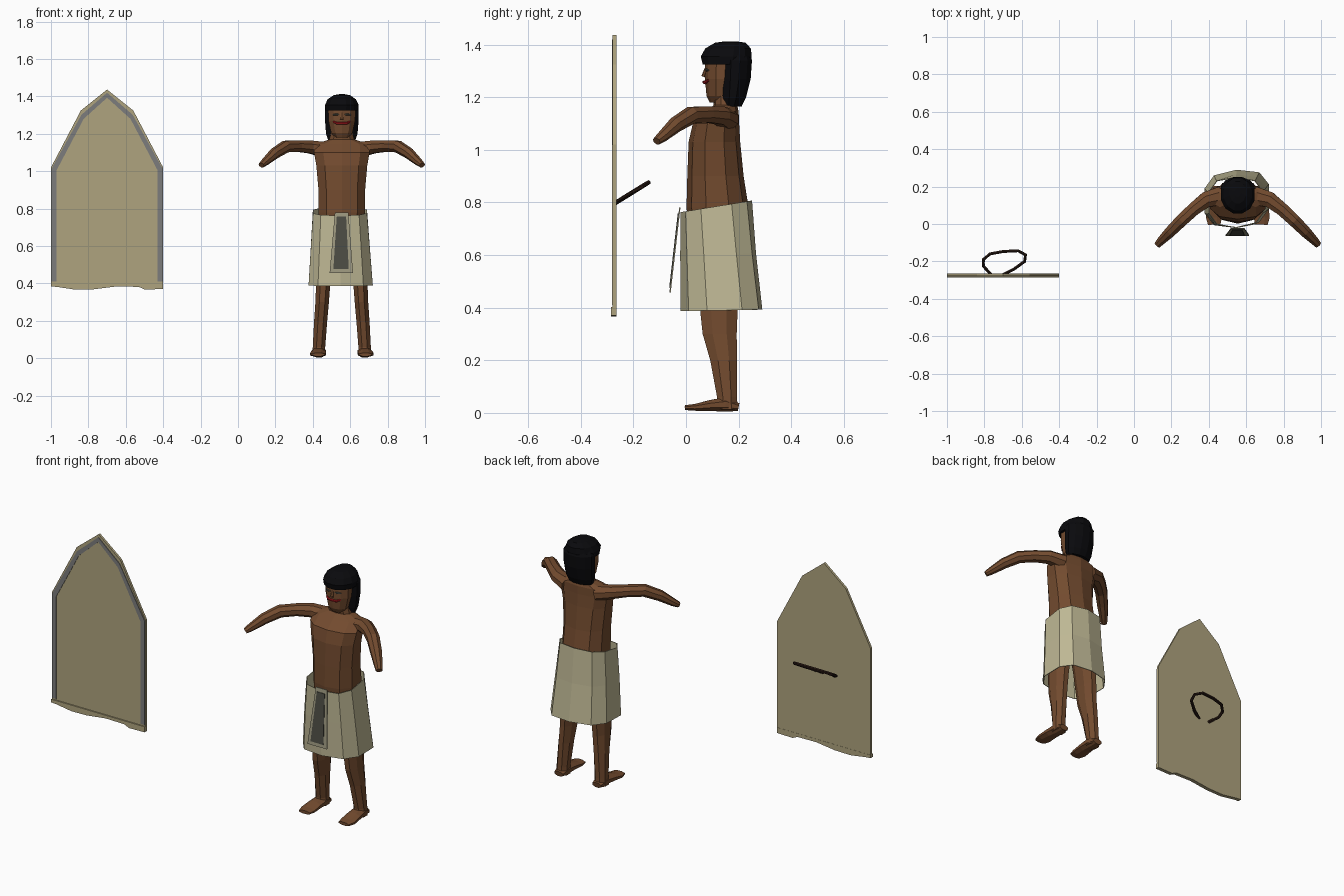
import bpy, bmesh, math
from mathutils import Vector as V

CX = 0.555  # centre line of the standing figure


def mat(name, r, g, b):
    m = bpy.data.materials.new(name)
    m.diffuse_color = (r, g, b, 1)
    return m


SKIN = mat("skin", .17, .07, .028)
HAIR = mat("hair", .003, .003, .004)
LINEN = mat("linen", .52, .48, .30)
APRON = mat("apron_linen", .33, .31, .21)
DARK = mat("dark_cloth", .07, .07, .055)
HIDE = mat("hide", .43, .37, .21)
TRIM = mat("trim", .20, .20, .20)
GRIP = mat("leather", .02, .009, .006)
RED = mat("red", .35, .008, .012)


def finish(name, bm, m, x=0, mirror=False):
    bmesh.ops.recalc_face_normals(bm, faces=bm.faces)
    me = bpy.data.meshes.new(name)
    bm.to_mesh(me)
    bm.free()
    me.materials.append(m)
    ob = bpy.data.objects.new(name, me)
    ob.location.x = x
    bpy.context.collection.objects.link(ob)
    if mirror:
        md = ob.modifiers.new("mirror", 'MIRROR')
        md.use_mirror_merge = False
    return ob


def loft(name, rings, n, m, e=1.0, caps=True, **kw):
    """Skin rings given as (centre, u axis, v axis); e < 1 makes them boxier."""
    bm = bmesh.new()
    f = lambda c: math.copysign(abs(c) ** e, c)
    loops = []
    for c, u, v in rings:
        angs = [2 * math.pi * (i + .5) / n for i in range(n)]
        loops.append([bm.verts.new(V(c) + V(u) * f(math.cos(a)) + V(v) * f(math.sin(a)))
                      for a in angs])
    for a, b in zip(loops, loops[1:]):
        for i in range(n):
            j = (i + 1) % n
            bm.faces.new((a[i], a[j], b[j], b[i]))
    if caps:
        bm.faces.new(loops[0])
        bm.faces.new(loops[-1])
    return finish(name, bm, m, **kw)


def stack(name, rows, n, m, **kw):
    """Horizontal rings: (x, y, z, half width, half depth)."""
    return loft(name, [((x, y, z), (a, 0, 0), (0, b, 0)) for x, y, z, a, b in rows], n, m, **kw)


def tube(name, pts, n, m, **kw):
    """Rings across a path: (x, y, z, side radius, vertical radius)."""
    rings = []
    for i, p in enumerate(pts):
        t = V(pts[min(i + 1, len(pts) - 1)][:3]) - V(pts[max(i - 1, 0)][:3])
        t.normalize()
        u = t.cross(V((0, 0, 1))).normalized()
        rings.append((p[:3], u * p[3], u.cross(t) * p[4]))
    return loft(name, rings, n, m, **kw)


def plate(name, pts, y0, y1, m, lean=0, z_top=0, x=0):
    """Prism of an x-z outline between two depths, leaning forward below z_top."""
    bm = bmesh.new()
    a, b = [[bm.verts.new((px, y + lean * (pz - z_top), pz)) for px, pz in pts] for y in (y0, y1)]
    bm.faces.new(a)
    bm.faces.new(b)
    for i in range(len(pts)):
        j = (i + 1) % len(pts)
        bm.faces.new((a[i], a[j], b[j], b[i]))
    return finish(name, bm, m, x)


# torso and neck
stack("torso", [(0, .12, .66, .125, .105), (0, .12, .78, .13, .118), (0, .112, .90, .13, .107),
                (0, .108, 1.03, .142, .098), (0, .114, 1.10, .155, .088),
                (0, .14, 1.145, .15, .06), (0, .15, 1.17, .07, .045), (0, .15, 1.24, .05, .05)],
      10, SKIN, e=.85, x=CX)

# arms
tube("arms", [(.09, .15, 1.115, .055, .045), (.17, .13, 1.13, .045, .037),
              (.235, .08, 1.135, .038, .033), (.30, .02, 1.132, .036, .034),
              (.36, -.04, 1.095, .032, .03), (.41, -.09, 1.05, .024, .021),
              (.43, -.112, 1.033, .019, .015)], 8, SKIN, x=CX, mirror=True)

# legs and feet
stack("legs", [(.066, .12, .72, .062, .09), (.09, .125, .5, .047, .082), (.1, .125, .39, .041, .077),
               (.105, .128, .3, .039, .07), (.113, .143, .2, .038, .055),
               (.122, .156, .06, .036, .041), (.123, .155, .012, .037, .045)],
      8, SKIN, x=CX, mirror=True)
tube("feet", [(.122, .2, .022, .03, .016), (.122, .15, .032, .04, .03),
              (.125, .09, .028, .043, .022), (.128, .035, .021, .046, .014),
              (.126, -.003, .02, .036, .01)], 8, SKIN, x=CX, mirror=True)

# head
stack("head", [(0, .135, 1.18, .04, .045), (0, .13, 1.205, .06, .052), (0, .132, 1.27, .075, .06),
               (0, .135, 1.34, .077, .062), (0, .14, 1.385, .06, .055)], 10, SKIN, x=CX)
tube("nose", [(0, .078, 1.315, .006, .005), (0, .065, 1.278, .011, .007)], 6, SKIN, x=CX)
tube("mouth", [(-.045, .087, 1.265, .005, .005), (-.025, .073, 1.256, .007, .007),
               (0, .069, 1.257, .007, .007), (.025, .073, 1.256, .007, .007),
               (.045, .087, 1.265, .005, .005)], 6, RED, x=CX)
tube("eyes", [(.015, .075, 1.303, .003, .003), (.03, .076, 1.304, .004, .006),
              (.048, .086, 1.302, .003, .003)], 6, DARK, x=CX, mirror=True)

# hair: crown with fringe, and the long back part
stack("hair_crown", [(0, .152, 1.325, .09, .092), (0, .153, 1.355, .093, .1),
                     (0, .16, 1.385, .078, .09), (0, .168, 1.407, .045, .06),
                     (0, .17, 1.412, .015, .025)], 12, HAIR, x=CX)
stack("hair_back", [(0, .173, 1.165, .075, .04), (0, .178, 1.2, .087, .052),
                    (0, .185, 1.27, .093, .063), (0, .188, 1.34, .093, .065),
                    (0, .18, 1.38, .07, .06)], 12, HAIR, x=CX)

# kilt: open shell, higher at the back
kilt = loft("kilt", [((-.006, .135, .39), (.178, .012, 0), (0, .155, .003)),
                     ((-.008, .122, .6), (.163, .008, 0), (0, .144, .008)),
                     ((-.01, .115, .785), (.15, 0, 0), (0, .136, .022))],
            10, LINEN, e=.72, caps=False, x=CX)
sol = kilt.modifiers.new("cloth", 'SOLIDIFY')
sol.thickness = .004

# apron panel hanging in front
LEAN = .115
plate("apron", [(-.065, .457), (.06, .457), (.035, .78), (-.037, .78)],
      -.026, -.021, APRON, LEAN, .78, CX)
plate("apron_panel", [(-.045, .477), (.037, .477), (.023, .757), (-.027, .757)],
      -.029, -.026, DARK, LEAN, .78, CX)

# shield
SX = -.7
half = [(.30, .39), (.30, 1.02), (.14, 1.325)]
outline = half + [(0, 1.437)] + [(-a, b) for a, b in reversed(half)]
plate("shield", outline, -.279, -.265, HIDE, x=SX)

# grey trim along the edges of the shield front
outer = [(.298, .41), (.298, 1.012), (.137, 1.302), (0, 1.42)]
inner = [(.27, .41), (.27, 1.005), (.125, 1.28), (0, 1.393)]
flip = lambda pts: [(-a, b) for a, b in pts]
plate("shield_trim", outer + flip(outer[-2::-1]) + flip(inner[:-1]) + inner[::-1],
      -.282, -.278, TRIM, x=SX)

# ragged folded hem at the bottom of the shield
plate("shield_hem", [(-.3, .402), (.3, .402), (.3, .37), (.2, .368), (.17, .382), (.05, .384),
                     (-.07, .369), (-.17, .367), (-.27, .382), (-.3, .384)],
      -.286, -.264, HIDE, x=SX)

# looped grip behind the shield
loop = [(-.765, -.27), (-.805, -.225), (-.805, -.19), (-.77, -.16), (-.70, -.147), (-.62, -.143),
        (-.58, -.165), (-.585, -.2), (-.64, -.24), (-.70, -.27)]
tube("shield_grip", [(a, b, .80 + (b + .265) * .62, .009, .009) for a, b in loop], 6, GRIP)
